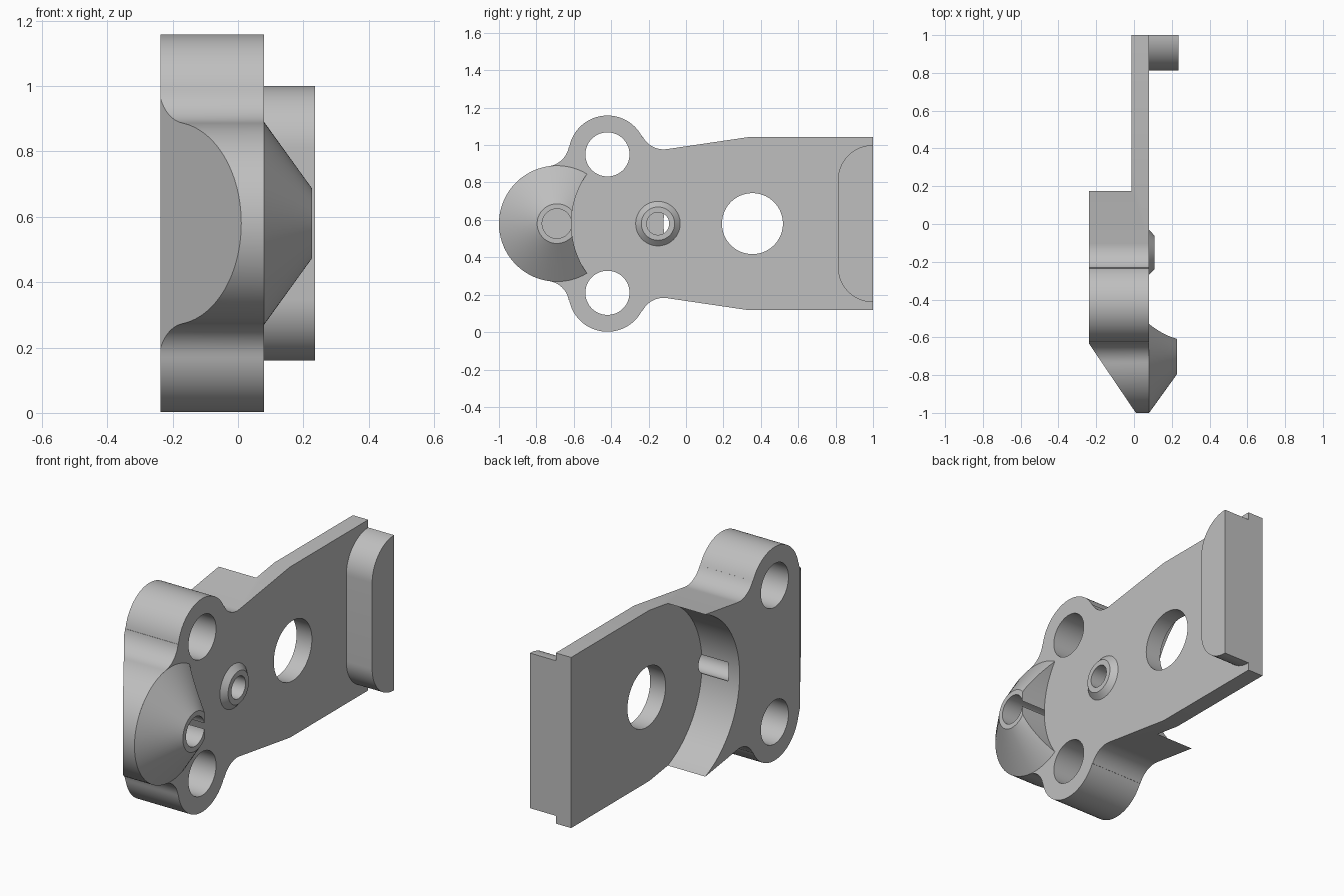
import bpy, bmesh, math
from mathutils import Vector

if "Cube" in bpy.data.objects:
    bpy.data.objects.remove(bpy.data.objects["Cube"])

ZC = 0.58                      # symmetry height
BACK, STEP, FACE = -0.237, -0.012, 0.08   # x of thick back, thin back, front face

grey = bpy.data.materials.new("light grey")
grey.diffuse_color = (0.52, 0.52, 0.52, 1)
grey.use_nodes = True
grey.node_tree.nodes["Principled BSDF"].inputs["Base Color"].default_value = grey.diffuse_color


def make(name, rings):
    """Loft closed rings of points and cap both ends."""
    bm = bmesh.new()
    loops = [[bm.verts.new(p) for p in r] for r in rings]
    n = len(loops[0])
    for a, b in zip(loops, loops[1:]):
        for i in range(n):
            j = (i + 1) % n
            bm.faces.new((a[i], a[j], b[j], b[i]))
    bm.faces.new(loops[0][::-1])
    bm.faces.new(loops[-1])
    bmesh.ops.recalc_face_normals(bm, faces=bm.faces)
    me = bpy.data.meshes.new(name)
    bm.to_mesh(me)
    bm.free()
    me.materials.append(grey)
    ob = bpy.data.objects.new(name, me)
    bpy.context.collection.objects.link(ob)
    return ob


def prism(name, pts, x0, x1):
    return make(name, [[(x, y, z) for y, z in pts] for x in (x0, x1)])


def arc(cy, cz, r, a0, a1, n=16):
    return [(cy + r * math.cos(math.radians(a0 + (a1 - a0) * i / n)),
             cz + r * math.sin(math.radians(a0 + (a1 - a0) * i / n))) for i in range(n + 1)]


def turned(name, cy, cz, x0, x1, r0, r1=None, n=72):
    r1 = r0 if r1 is None else r1
    return make(name, [[(x, y, z) for y, z in arc(cy, cz, r, 0, 360, n)[:-1]]
                       for x, r in ((x0, r0), (x1, r1))])


def cut(ob, cutters):
    bpy.context.view_layer.objects.active = ob
    for c in cutters:
        m = ob.modifiers.new("cut", 'BOOLEAN')
        m.operation, m.solver, m.object = 'DIFFERENCE', 'EXACT', c
        bpy.ops.object.modifier_apply(modifier=m.name)
        bpy.data.objects.remove(c)


def angle(a, b):
    return math.degrees(math.atan2(b[1] - a[1], b[0] - a[0]))


# Upper half of the plate outline: straight edge, fillet, lug, fillet, round nose
LUG, NOSE = (-0.42, 0.95), (-0.69, ZC)
LUG_R, NOSE_R, FIL = 0.208, 0.31, 0.125
f1, f2 = (-0.12, 1.102), (-0.75, 1.011)
half = [(1.0, 1.042), (0.33, 1.042)]
half += arc(*f1, FIL, -82, angle(f1, LUG) - 0, 12)[0:1]
a1 = angle(f1, LUG)
a1 = a1 - 360 if a1 > 0 else a1
half += arc(*f1, FIL, -82, a1, 14)[1:]
half += arc(*LUG, LUG_R, angle(LUG, f1), angle(LUG, f2), 36)
a_nose = angle(f2, NOSE)
half += arc(*f2, FIL, angle(f2, LUG), a_nose, 14)
half += arc(*NOSE, NOSE_R, angle(NOSE, f2), 180, 36)[1:]
outline = half + [(y, 2 * ZC - z) for y, z in reversed(half[:-1])]

# Main plate, thinned at the rear by a round recess and bevelled at the nose
plate = prism("mounting_plate", outline, BACK, FACE)
HOLE_Y, SMALL_Y, REC = 0.355, -0.15, 0.475
recess = prism("recess_cutter",
               [(1.2, ZC - REC), (1.2, ZC + REC)] + arc(HOLE_Y, ZC, REC, 90, 270, 64),
               -0.5, STEP)
k = (0.01 - BACK) / (1.0 - 0.635)
wedge = make("bevel_cutter", [[(BACK - 0.4 * k, -0.235, z), (0.01 + 0.3 * k, -1.3, z),
                               (-1.0, -1.3, z), (-1.0, -0.235, z)] for z in (-0.5, 1.7)])
cut(plate, [recess, wedge,
            turned("big_hole", HOLE_Y, ZC, -0.5, 0.5, 0.163),
            turned("upper_hole", LUG[0], LUG[1], -0.5, 0.5, 0.118),
            turned("lower_hole", LUG[0], 2 * ZC - LUG[1], -0.5, 0.5, 0.118),
            turned("pin_hole", SMALL_Y, ZC, -0.17, 0.5, 0.06),
            turned("nose_hole", NOSE[0], ZC, -0.06, 0.5, 0.079)])

# Conical nose boss, trimmed by a round clearance around the small boss
cone = turned("nose_boss", NOSE[0], ZC, FACE, 0.227, NOSE_R, 0.106, 96)
cut(cone, [turned("clearance", SMALL_Y, ZC, -0.2, 0.5, 0.463, n=128),
           turned("nose_hole", NOSE[0], ZC, -0.06, 0.5, 0.079)])

# Small chamfered boss around the pin hole
boss = turned("pin_boss", SMALL_Y, ZC, FACE, 0.108, 0.119, 0.089)
cut(boss, [turned("pin_hole", SMALL_Y, ZC, -0.17, 0.5, 0.06)])

# End lip with two rounded corners
R = 0.188
top = arc(1.0, 1.0 - R, R, 90, 180, 20)
lip = prism("end_lip", top + [(y, 2 * ZC - z) for y, z in reversed(top)], FACE, 0.235)

# Smooth curved walls, sharp edges kept
for ob in (plate, cone, boss, lip):
    bpy.ops.object.select_all(action='DESELECT')
    ob.select_set(True)
    bpy.context.view_layer.objects.active = ob
    bpy.ops.object.shade_smooth_by_angle(angle=math.radians(25))
